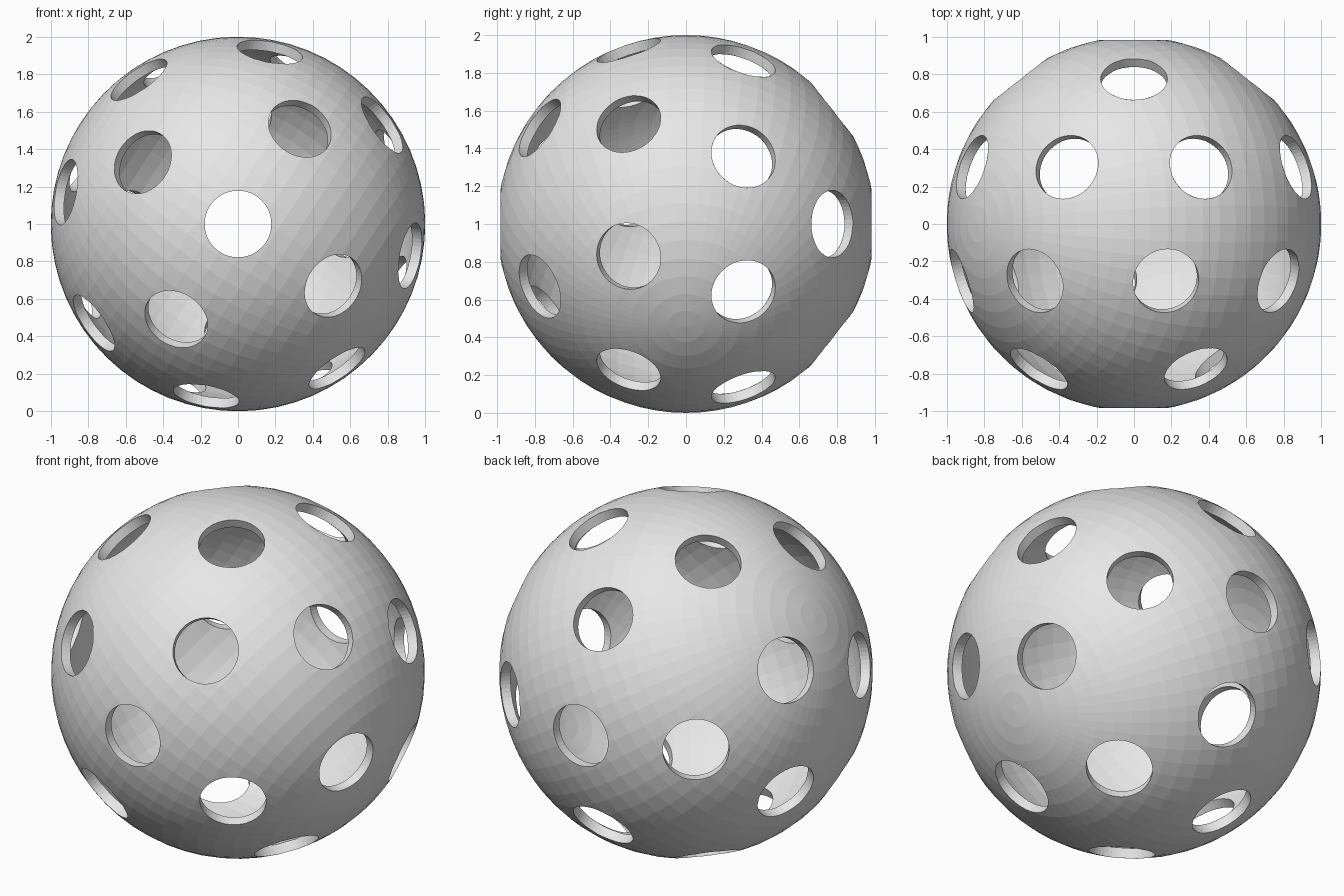
import bpy, bmesh, math
from mathutils import Matrix, Vector

if "Cube" in bpy.data.objects:
    bpy.data.objects.remove(bpy.data.objects["Cube"])

HOLE_R = 0.178
WALL = 0.055
TWIST = -33          # front half is turned against the back half
RING1, RING2 = 38.1, 72.0   # hole ring angles away from the front/back axis

grey = bpy.data.materials.new("grey plastic")
grey.diffuse_color = (0.8, 0.8, 0.8, 1)
grey.use_nodes = True
grey.node_tree.nodes["Principled BSDF"].inputs["Base Color"].default_value = grey.diffuse_color


def make_object(name, bm):
    me = bpy.data.meshes.new(name)
    bm.to_mesh(me)
    bm.free()
    ob = bpy.data.objects.new(name, me)
    bpy.context.collection.objects.link(ob)
    me.materials.append(grey)
    return ob


# Faceted ball with its poles in the tilted side direction
bm = bmesh.new()
turn = Matrix.Rotation(math.radians(90 - TWIST), 4, 'Y')
bmesh.ops.create_uvsphere(bm, u_segments=64, v_segments=32, radius=1.0,
                          matrix=Matrix.Translation((0, 0, 1)) @ turn)
ball = make_object("perforated_ball", bm)

# Hole directions: one on each axis end, then rings of four and eight
directions = []
for side, phase in ((-1, TWIST), (1, 0)):
    directions.append(Vector((0, side, 0)))
    for tilt, count, offset in ((RING1, 4, 0), (RING2, 8, 22.5)):
        t = math.radians(tilt)
        for i in range(count):
            a = math.radians(phase + offset + 360 * i / count)
            directions.append(Vector((math.sin(t) * math.cos(a),
                                      side * math.cos(t),
                                      math.sin(t) * math.sin(a))))

# Cutters for all round holes
bm = bmesh.new()
for d in directions:
    place = (Matrix.Translation(Vector((0, 0, 1)) + d * 0.97)
             @ d.to_track_quat('Z', 'Y').to_matrix().to_4x4())
    bmesh.ops.create_cone(bm, cap_ends=True, segments=48, radius1=HOLE_R,
                          radius2=HOLE_R, depth=0.3, matrix=place)
cutter = make_object("hole_cutter", bm)
cutter.hide_render = True

# Hollow the ball, then drill it
shell = ball.modifiers.new("shell", 'SOLIDIFY')
shell.thickness = WALL
shell.offset = -1
drill = ball.modifiers.new("holes", 'BOOLEAN')
drill.operation = 'DIFFERENCE'
drill.solver = 'EXACT'
drill.object = cutter

bpy.context.view_layer.objects.active = ball
for name in ("shell", "holes"):
    bpy.ops.object.modifier_apply(modifier=name)
bpy.data.objects.remove(cutter, do_unlink=True)
